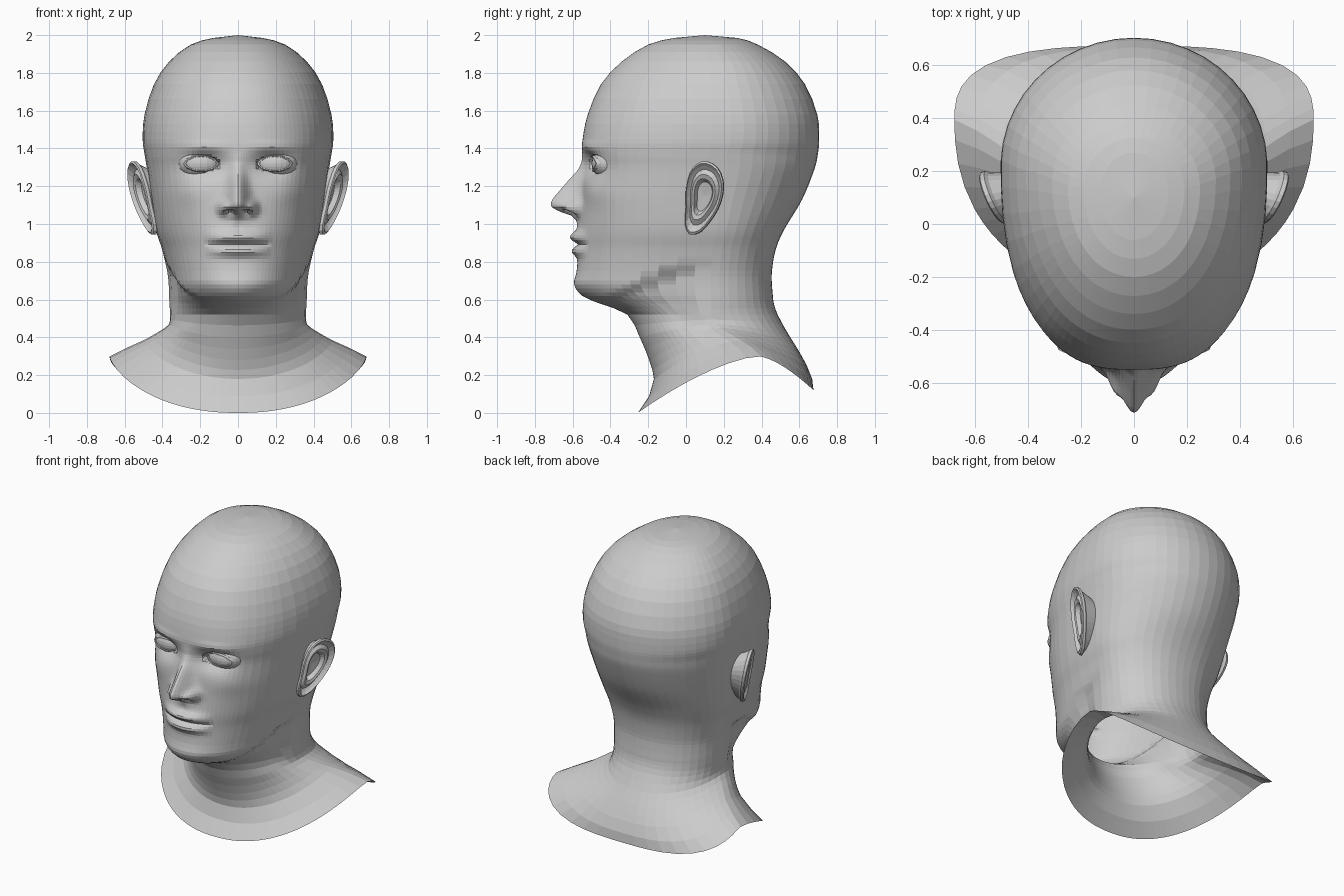
import bpy, bmesh
from math import sin, cos, radians, exp, sqrt, pi
from mathutils import Matrix

if "Cube" in bpy.data.objects:
    bpy.data.objects.remove(bpy.data.objects["Cube"])


def finish(bm, name, mirror=False):
    bmesh.ops.remove_doubles(bm, verts=bm.verts, dist=1e-5)
    bmesh.ops.recalc_face_normals(bm, faces=bm.faces)
    me = bpy.data.meshes.new(name)
    bm.to_mesh(me)
    bm.free()
    ob = bpy.data.objects.new(name, me)
    bpy.context.collection.objects.link(ob)
    if mirror:
        ob.modifiers.new("Mirror", 'MIRROR').use_mirror_merge = False
    return ob


def loft(rings, name, mirror=False):
    """Skin a list of closed rings with quads."""
    bm = bmesh.new()
    vs = [[bm.verts.new(p) for p in r] for r in rings]
    n = len(rings[0])
    for a, b in zip(vs, vs[1:]):
        for i in range(n):
            j = (i + 1) % n
            bm.faces.new((a[i], b[i], b[j], a[j]))
    return finish(bm, name, mirror)


def catmull(p0, p1, p2, p3, t):
    return [0.5 * (2 * b + (c - a) * t + (2 * a - 5 * b + 4 * c - d) * t * t
                   + (3 * b - a - 3 * c + d) * t ** 3) for a, b, c, d in zip(p0, p1, p2, p3)]


def step(t):
    t = min(1, max(0, t))
    return t * t * (3 - 2 * t)


def bump(a, sa, b=0, sb=1):
    return exp(-(a / sa) ** 2 - (b / sb) ** 2)


def lerp_table(tab, z):
    if z >= tab[0][0]:
        return tab[0][1]
    for (z0, v0), (z1, v1) in zip(tab, tab[1:]):
        if z >= z1:
            return v0 + (v1 - v0) * (z0 - z) / (z0 - z1)
    return tab[-1][1]


# Skull sections: z, front y, back y, half width, y of widest point, front/back roundness
HEAD = [
    (2.0, .10, .10, 0, .10, 2, 2), (1.985, -.06, .27, .13, .12, 2, 2),
    (1.95, -.20, .38, .25, .14, 2.1, 2), (1.86, -.34, .525, .365, .18, 2.1, 2),
    (1.74, -.45, .63, .445, .20, 2.2, 2), (1.58, -.52, .695, .495, .22, 2.3, 2),
    (1.45, -.547, .705, .505, .22, 2.4, 2), (1.37, -.55, .698, .495, .20, 2.4, 2),
    (1.29, -.545, .68, .482, .20, 2.4, 2), (1.13, -.553, .615, .46, .17, 2.4, 2),
    (.97, -.56, .52, .435, .15, 2.3, 2.1), (.865, -.562, .475, .402, .13, 2.25, 2.2),
    (.75, -.578, .455, .375, .12, 2.2, 2.2), (.68, -.592, .455, .367, .12, 2.1, 2.2),
    (.62, -.55, .46, .365, .12, 1.9, 2.2), (.58, -.46, .465, .363, .12, 1.8, 2.2),
    (.52, -.31, .485, .36, .12, 1.9, 2.2)]
# Neck and collar sections, tilted: front/side/back z, then as above
NECK = [
    (.40, .47, .42, -.245, .54, .365, .15, 2, 2.2), (.28, .43, .34, -.195, .59, .42, .20, 2, 2.3),
    (.18, .385, .25, -.17, .64, .50, .28, 2.1, 2.5), (.09, .345, .18, -.195, .668, .59, .34, 2.2, 2.7),
    (0, .30, .12, -.255, .675, .68, .385, 2.2, 2.9)]
ROWS = [(r[0], r[0]) + r for r in HEAD] + NECK
CUTS = [1, 2, 2, 2, 2, 3, 4, 5, 11, 12, 8, 7, 3, 3, 2, 2, 2, 2, 2, 1, 1]

NOSE = [(1.38, 0), (1.33, .008), (1.285, .03), (1.235, .072), (1.14, .148), (1.11, .163),
        (1.085, .152), (1.062, .10), (1.045, .045), (1.02, .018), (.97, 0)]
NOSE_W = [(1.32, .036), (1.2, .045), (1.1, .06), (1.04, .055)]
EX, EY, EZ = .195, -.40, 1.32           # eye centre
ER = (.12, .10, .085)                   # eyeball radii


def eye_y(dx, dz):
    q = 1 - (dx / ER[0]) ** 2 - (dz / ER[2]) ** 2
    return EY - ER[1] * sqrt(max(q, 0))


def sculpt(x, y, z):
    """Push the features of the face into the plain skull."""
    ax, z0 = abs(x), z
    # neck tucked in beneath the jaw line
    jaw = .62 + (y + .45) * .42
    x *= 1 - .10 * step((jaw - z) / .07) * step((.1 - y) / .15) * step((z - .42) / .1)
    if y > -.2 or z < .6 or z > 1.55:
        return x, y, z
    # eye sockets, brow ridge and cheekbones
    y += .055 * bump(ax - .17, .10, z - 1.315, .065)
    y -= .014 * bump(ax - .19, .12, z - 1.405, .03)
    y -= .012 * bump(ax - .27, .09, z - 1.17, .07)
    dx, dz = ax - EX, z - EZ
    if (dx / .09) ** 2 + (dz / .040) ** 2 < 1.1:
        y = max(y, eye_y(dx, dz) + .02)
    # nose, nostril wings and nostrils
    y -= lerp_table(NOSE, z0) * bump(x, lerp_table(NOSE_W, z0))
    y -= .055 * bump(ax - .075, .03, z0 - 1.085, .035)
    z += .03 * bump(ax - .042, .018, z0 - 1.056, .012)
    # mouth
    m = max(0, 1 - (x / .175) ** 2)
    y -= .02 * bump(x, .16, z0 - .92, .10)
    y -= m * (.035 * bump(z0 - .932, .03) + .03 * bump(z0 - .855, .026))
    y += .018 * sqrt(m) * bump(z0 - .893, .011)
    y += .006 * bump(x, .018, z0 - .985, .03)
    return x, y, z


# columns are dense over the face and coarse around the back
half = ([i * 1.6 for i in range(10)] + [16 + i * 3 for i in range(8)]
        + [40 + i * 5 for i in range(4)] + [60 + i * 8 for i in range(16)])
ANGLES = [radians(a) for a in half + [-a for a in reversed(half[1:-1])]]


def section(row):
    zf, zs, zb, yf, yb, hw, yc, nf, nb = row
    pts = []
    for a in ANGLES:
        s, c = sin(a), cos(a)
        n, length, ze = (nf, yc - yf, zf) if c > 0 else (nb, yb - yc, zb)
        rho = (abs(s) ** n + abs(c) ** n) ** (-1 / n)
        t = min(1, abs(c) * rho)
        y = yc - length * t * (1 if c > 0 else -1)
        pts.append(sculpt(hw * s * rho, y, zs + (ze - zs) * t ** 1.5))
    return pts


# head and neck shell, open at the bottom
rings = []
for i, cuts in enumerate(CUTS):
    p = [ROWS[min(max(k, 0), len(ROWS) - 1)] for k in (i - 1, i, i + 1, i + 2)]
    rings += [section(catmull(*p, k / cuts)) for k in range(cuts)]
rings.append(section(ROWS[-1]))
loft(rings, "head_and_neck")

# eyeballs
bm = bmesh.new()
bmesh.ops.create_uvsphere(bm, u_segments=24, v_segments=16, radius=1,
                          matrix=Matrix.Translation((EX, EY, EZ)) @ Matrix.Diagonal((*ER, 1)))
finish(bm, "eyeballs", True)

# almond eyelid rims that follow the eyeballs
lids = []
for scale, off in [(.95, .012), (1, -.007), (1.12, -.010), (1.4, .02)]:
    ring = []
    for k in range(28):
        a = 2 * pi * k / 28
        dx, dz = .082 * scale * cos(a), .037 * scale * sin(a) * abs(sin(a)) ** .25
        ring.append((EX + dx, eye_y(dx, dz) + off, EZ + dz))
    lids.append(ring)
loft(lids, "eyelids", True)

# ears: one outline (y, z) scaled into rim, fold and bowl
OUT = [(0, 1.18), (.02, 1.27), (.06, 1.32), (.11, 1.332), (.165, 1.30), (.195, 1.235), (.195, 1.16),
       (.17, 1.08), (.125, 1.01), (.075, .957), (.02, .945), (-.005, 1.0), (0, 1.09)]
N = len(OUT)
outline = [catmull(*[OUT[(i + k) % N] for k in (-1, 0, 1, 2)], t)
           for i in range(N) for t in (0, .5)]
ears = []
for f, off in [(.68, -.10), (.92, -.022), (1, -.012), (1, .004), (.94, .010), (.86, -.002),
               (.76, -.013), (.62, .002), (.5, -.004), (.4, -.03), (0, -.036)]:
    ring = []
    for oy, oz in outline:
        y, z = .085 + (oy - .085) * f, 1.15 + (oz - 1.15) * f
        ring.append((.487 + .43 * y + .2 * (z - 1.2) + off, y - off * .3, z))
    ears.append(ring)
loft(ears, "ears", True)
